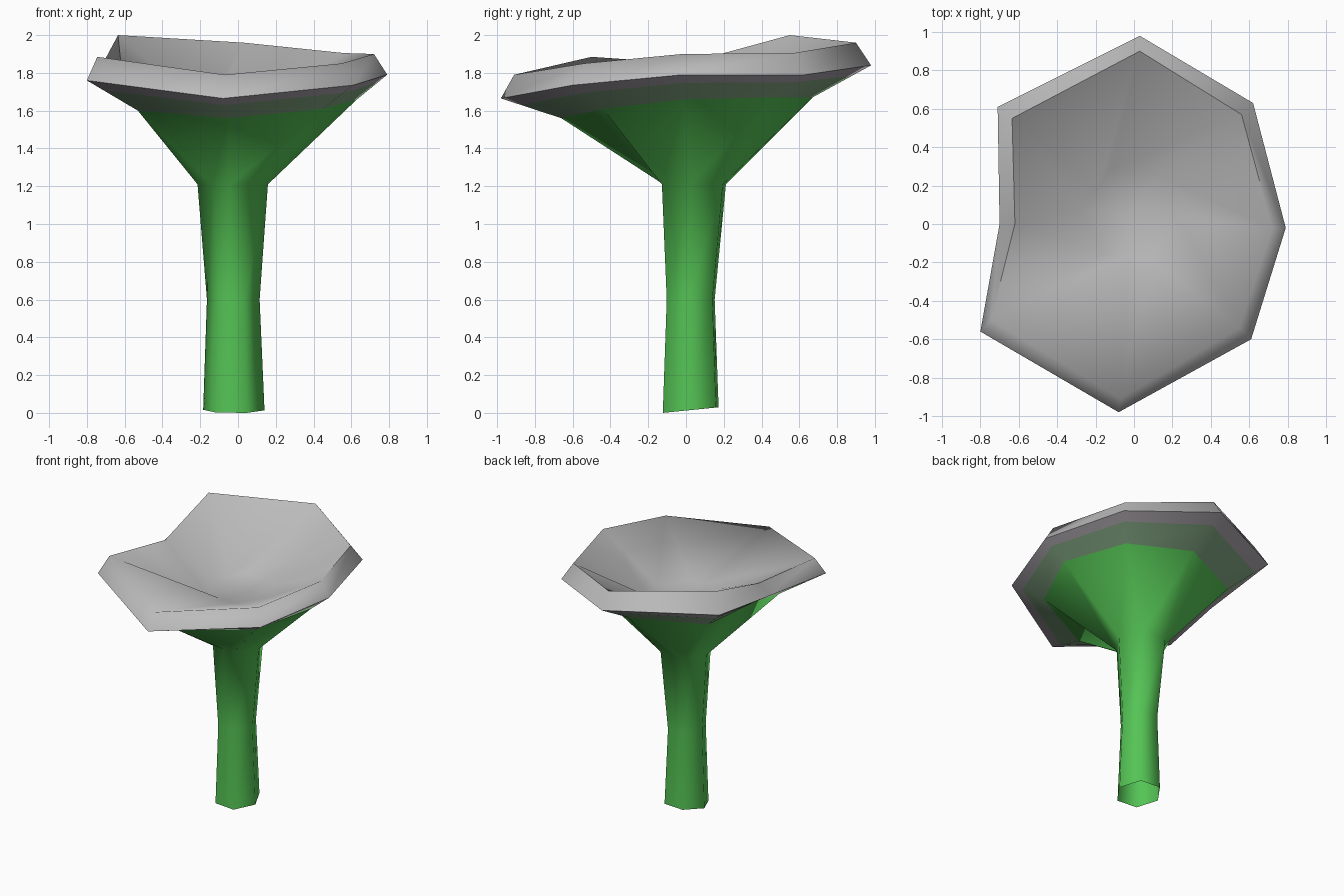
import bpy, bmesh, math
from mathutils import Vector

cube = bpy.data.objects.get("Cube")
if cube:
    bpy.data.objects.remove(cube)


def material(name, colour):
    m = bpy.data.materials.new(name)
    m.use_nodes = True
    rgba = (*colour, 1)
    m.diffuse_color = rgba
    m.node_tree.nodes["Principled BSDF"].inputs["Base Color"].default_value = rgba
    return m


green = material("stem green", (0.09, 0.55, 0.09))
blend = material("grey green", (0.25, 0.42, 0.25))
under = material("underside grey", (0.43, 0.40, 0.43))
grey = material("cap grey", (0.5, 0.5, 0.5))


def hexagon(x, y, z, radius, tilt=0):
    """Six-sided ring, clockwise from above, with two edges halved to meet the eight-sided cap."""
    ring = []
    for i in range(6):
        a = math.radians(115 - 60 * i)
        dy = radius * math.sin(a)
        ring.append(Vector((x + radius * math.cos(a), y + dy, z + tilt * dy)))
    front = ring[3].lerp(ring[4], 0.5)
    back_left = ring[5].lerp(ring[0], 0.5)
    return ring[:4] + [front] + ring[4:] + [back_left]


def skin(name, rings, mats, centre=None):
    """Join rings from the bottom up; one material per band, last one for the centre fan."""
    bm = bmesh.new()
    loops = [[bm.verts.new(p) for p in ring] for ring in rings]
    for k, (low, high) in enumerate(zip(loops, loops[1:])):
        for i in range(8):
            j = (i + 1) % 8
            f = bm.faces.new((high[i], high[j], low[j], low[i]))
            f.material_index = min(k, len(mats) - 1)
    if centre:
        c = bm.verts.new(centre)
        top = loops[-1]
        for i in range(8):
            f = bm.faces.new((c, top[(i + 1) % 8], top[i]))
            f.material_index = len(mats) - 1
    mesh = bpy.data.meshes.new(name)
    bm.to_mesh(mesh)
    bm.free()
    for m in mats:
        mesh.materials.append(m)
    ob = bpy.data.objects.new(name, mesh)
    bpy.context.collection.objects.link(ob)
    bpy.ops.object.select_all(action="DESELECT")
    ob.select_set(True)
    bpy.context.view_layer.objects.active = ob
    bpy.ops.object.shade_smooth_by_angle(angle=math.radians(85))


# Irregular rings of the cap: back, then clockwise
flare = [Vector(p) for p in (
    (0.02, 0.67, 1.67), (0.45, 0.45, 1.67), (0.63, -0.01, 1.66), (0.45, -0.44, 1.61),
    (-0.05, -0.66, 1.56), (-0.53, -0.38, 1.60), (-0.47, 0, 1.63), (-0.49, 0.43, 1.66))]
rim = [Vector(p) for p in (
    (0.03, 0.98, 1.84), (0.62, 0.63, 1.79), (0.79, -0.02, 1.79), (0.61, -0.60, 1.735),
    (-0.08, -0.98, 1.665), (-0.80, -0.56, 1.76), (-0.70, 0, 1.77), (-0.71, 0.61, 1.86))]
lip = [Vector(p) for p in (
    (0.03, 0.90, 1.96), (0.56, 0.57, 1.905), (0.72, -0.02, 1.90), (0.55, -0.54, 1.85),
    (-0.07, -0.91, 1.79), (-0.745, -0.50, 1.885), (-0.62, 0, 1.85), (-0.635, 0.55, 2.0))]
middle = [a.lerp(b, 0.67) for a, b in zip(flare, rim)]

# Hollow stem with its funnel
skin("stem", [hexagon(-0.022, 0.025, 0.015, 0.163, 0.1),
              hexagon(-0.025, 0.025, 0.6, 0.14),
              hexagon(-0.028, 0.042, 1.21, 0.187),
              flare], [green])

# Dished cap with its underside
skin("cap", [flare, middle, rim, lip, hexagon(-0.02, 0.05, 1.62, 0.25)],
     [blend, under, grey], centre=(-0.02, 0.05, 1.6))
